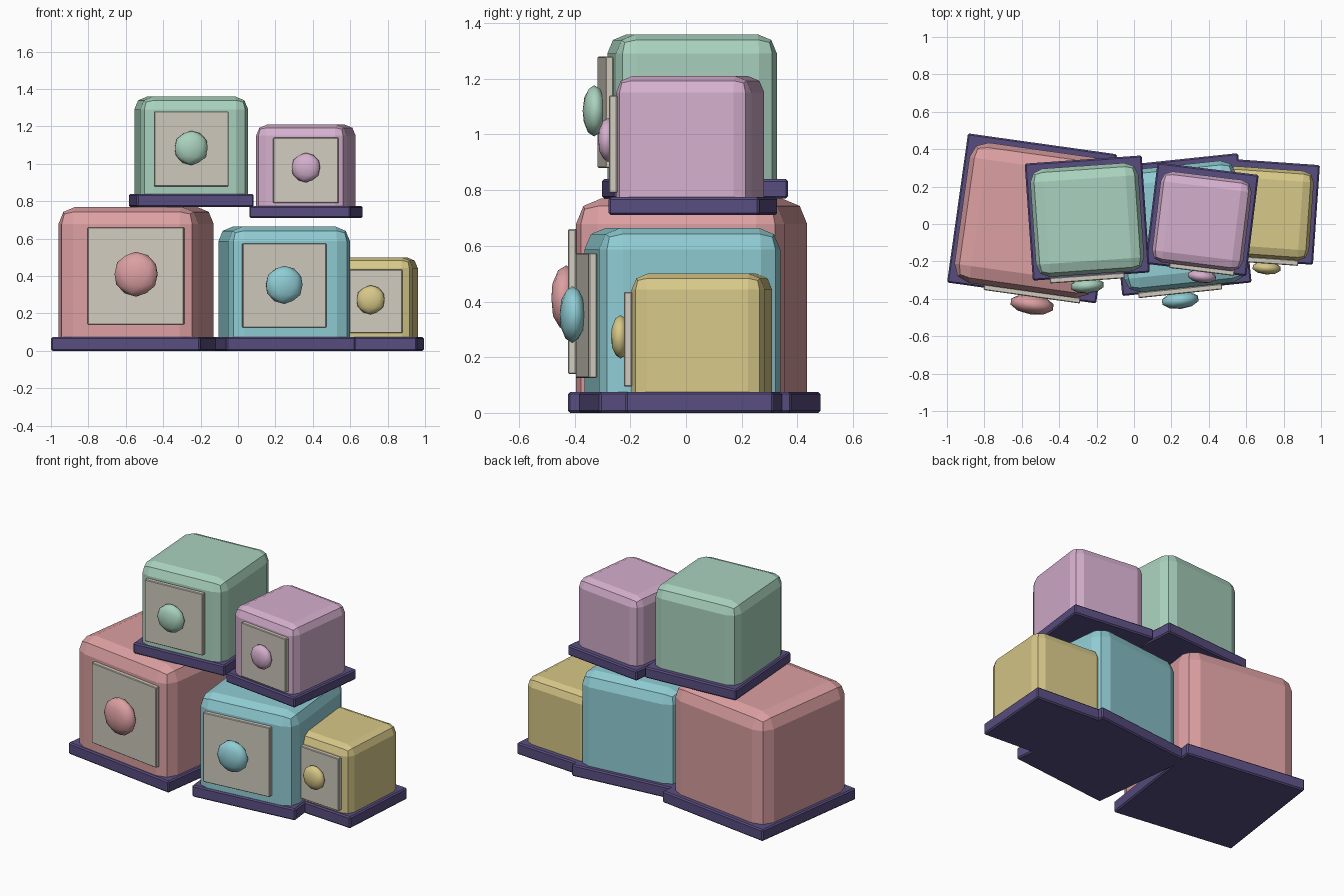
import bpy
import bmesh
from math import radians
from mathutils import Matrix, Vector

old = bpy.data.objects.get("Cube")
if old:
    bpy.data.objects.remove(old, do_unlink=True)


def material(name, srgb):
    mat = bpy.data.materials.new(name)
    mat.use_nodes = True
    colour = [c ** 2.2 for c in srgb] + [1]
    mat.diffuse_color = colour
    bsdf = next(n for n in mat.node_tree.nodes if n.type == "BSDF_PRINCIPLED")
    bsdf.inputs["Base Color"].default_value = colour
    return mat


coral = material("coral", (.86, .62, .63))
teal = material("teal", (.56, .80, .83))
mint = material("mint", (.66, .82, .74))
mauve = material("mauve", (.83, .68, .80))
mustard = material("mustard", (.84, .78, .53))
indigo = material("indigo", (.35, .31, .50))
stone = material("stone", (.81, .79, .74))


def finish(name, bm, mat, loc, turn):
    mesh = bpy.data.meshes.new(name)
    bm.to_mesh(mesh)
    bm.free()
    mesh.materials.append(mat)
    obj = bpy.data.objects.new(name, mesh)
    obj.location = loc
    obj.rotation_euler.z = radians(turn)
    bpy.context.collection.objects.link(obj)
    return obj


def box(name, size, loc, turn, mat, bevel, segments=1, open_base=False):
    """Bevelled box; open_base keeps the bottom edges square."""
    bm = bmesh.new()
    bmesh.ops.create_cube(bm, size=1)
    bmesh.ops.scale(bm, vec=Vector(size), verts=bm.verts)
    edges = [e for e in bm.edges
             if not open_base or any(v.co.z > 0 for v in e.verts)]
    bmesh.ops.bevel(bm, geom=edges, offset=bevel, segments=segments,
                    profile=0.5, affect="EDGES", clamp_overlap=True)
    return finish(name, bm, mat, loc, turn)


def knob(name, radius, depth, loc, turn, mat):
    bm = bmesh.new()
    bmesh.ops.create_icosphere(bm, subdivisions=2, radius=1)
    bmesh.ops.transform(bm, matrix=Matrix.Diagonal((radius, depth, radius, 1)),
                        verts=bm.verts)
    for f in bm.faces:
        f.smooth = True
    return finish(name, bm, mat, loc, turn)


def block(name, mat, centre, turn, plinth, z0, z1, z2, width, panel, button):
    """Plinth, rounded body, front panel and knob of one stacked block."""
    x, y = centre
    box(name + "_plinth", (plinth, plinth, z1 - z0), (x, y, (z0 + z1) / 2),
        turn, indigo, 0.008)
    box(name + "_body", (width, width, z2 - z1), (x, y - 0.01, (z1 + z2) / 2),
        turn, mat, width * 0.12, 2, True)
    side, panel_y, panel_z = panel
    box(name + "_panel", (side, 0.03, side), (x, panel_y, panel_z),
        turn, stone, 0.004)
    radius, knob_y, knob_z = button
    knob(name + "_knob", radius, radius * 0.45, (x, knob_y, knob_z), turn, mat)


# Lower row
block("large_coral", coral, (-0.545, 0.03), -8, 0.805, 0, 0.075, 0.77, 0.757,
      (0.52, -0.374, 0.40), (0.12, -0.43, 0.41))
block("middle_teal", teal, (0.247, -0.003), 6, 0.695, 0, 0.075, 0.665, 0.655,
      (0.45, -0.358, 0.35), (0.102, -0.408, 0.353))
block("small_mustard", mustard, (0.709, 0.067), -4, 0.534, 0, 0.075, 0.50, 0.48,
      (0.34, -0.197, 0.265), (0.078, -0.235, 0.273))

# Upper row
block("upper_mint", mint, (-0.25, 0.032), 4, 0.627, 0.77, 0.84, 1.36, 0.58,
      (0.40, -0.289, 1.08), (0.092, -0.33, 1.085))
block("upper_mauve", mauve, (0.363, 0.025), -7, 0.545, 0.71, 0.775, 1.21, 0.49,
      (0.35, -0.241, 0.965), (0.079, -0.28, 0.98))
